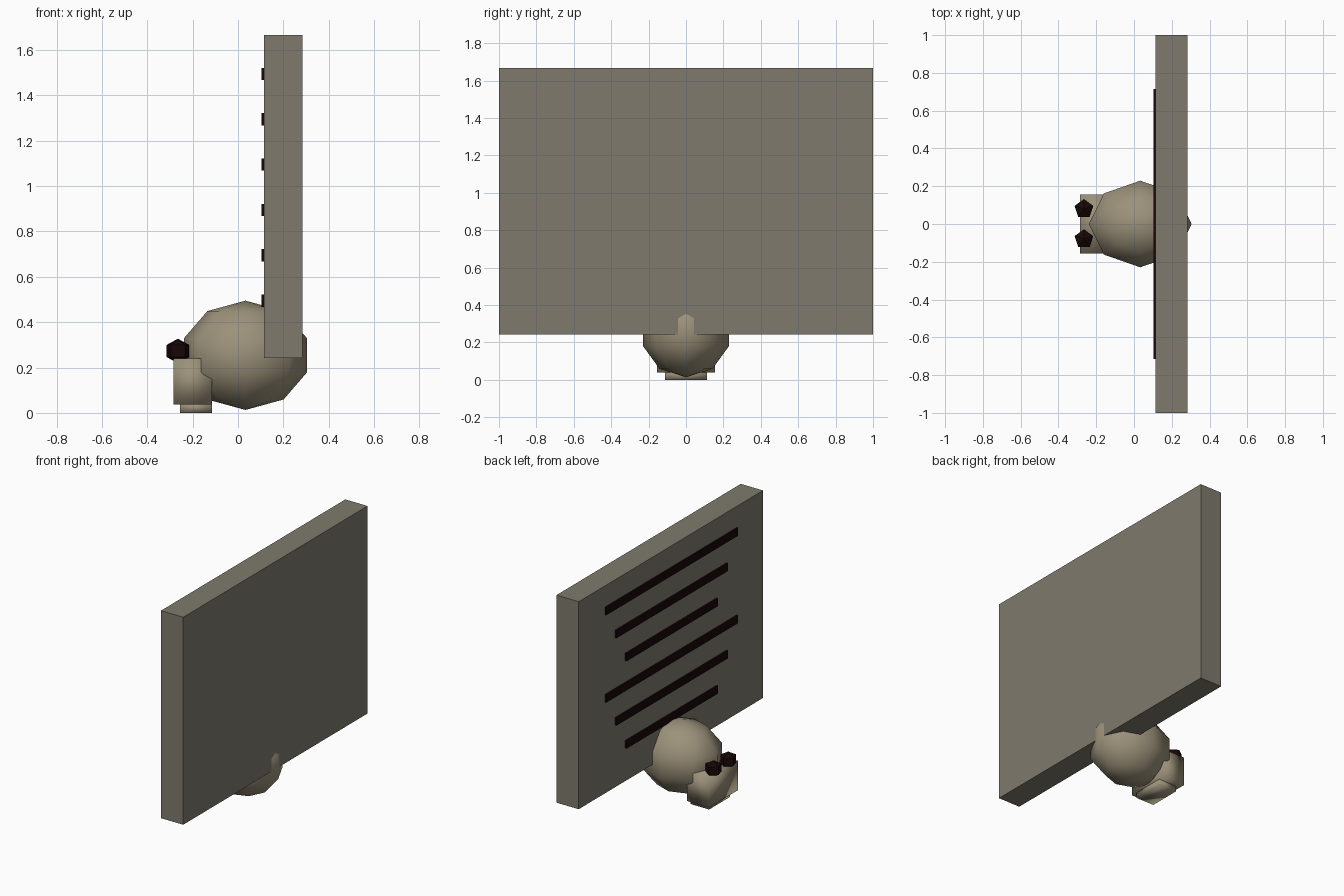
import bpy
import bmesh
from mathutils import Matrix, Vector

cube = bpy.data.objects.get("Cube")
if cube:
    bpy.data.objects.remove(cube, do_unlink=True)


def material(name, color):
    mat = bpy.data.materials.new(name)
    mat.use_nodes = True
    mat.diffuse_color = (*color, 1)
    mat.node_tree.nodes["Principled BSDF"].inputs["Base Color"].default_value = (*color, 1)
    return mat


skin = material("tan skin", (0.33, 0.285, 0.195))
stone = material("grey stone", (0.21, 0.195, 0.152))
dark = material("dark maroon", (0.009, 0.002, 0.002))


def finish(name, bm, mat, smooth):
    for face in bm.faces:
        face.smooth = smooth
    mesh = bpy.data.meshes.new(name)
    bm.to_mesh(mesh)
    bm.free()
    mesh.materials.append(mat)
    obj = bpy.data.objects.new(name, mesh)
    bpy.context.collection.objects.link(obj)
    return obj


def box(name, low, high, mat, smooth=False):
    low, high = Vector(low), Vector(high)
    bm = bmesh.new()
    bmesh.ops.create_cube(bm, size=1, matrix=Matrix.LocRotScale((low + high) / 2, None, high - low))
    return finish(name, bm, mat, smooth)


def ball(name, center, radii, segments, rings, mat, smooth):
    bm = bmesh.new()
    bmesh.ops.create_uvsphere(bm, u_segments=segments, v_segments=rings, radius=1,
                              matrix=Matrix.LocRotScale(Vector(center), None, Vector(radii)))
    return finish(name, bm, mat, smooth)


# Rounded body and blocky head with a jaw below
ball("body", (0.033, 0, 0.254), (0.286, 0.241, 0.241), 8, 5, skin, True)
box("head", (-0.285, -0.156, 0.038), (-0.115, 0.156, 0.24), skin, True)
box("jaw", (-0.255, -0.113, 0), (-0.115, 0.113, 0.045), skin, True)

# Eyes
for side, y in (("left", -0.08), ("right", 0.08)):
    ball(side + "_eye", (-0.265, y, 0.273), (0.06, 0.06, 0.054), 5, 3, dark, False)

# Upright slab
box("slab", (0.115, -1, 0.242), (0.284, 1, 1.667), stone)

# Rows of engraved lines, in two repeating groups
for i in range(6):
    z = 1.495 - 0.2 * i
    half = (0.715, 0.605, 0.495)[i % 3]
    box(f"line_{i + 1}", (0.104, -half, z - 0.027), (0.12, half, z + 0.027), dark)
